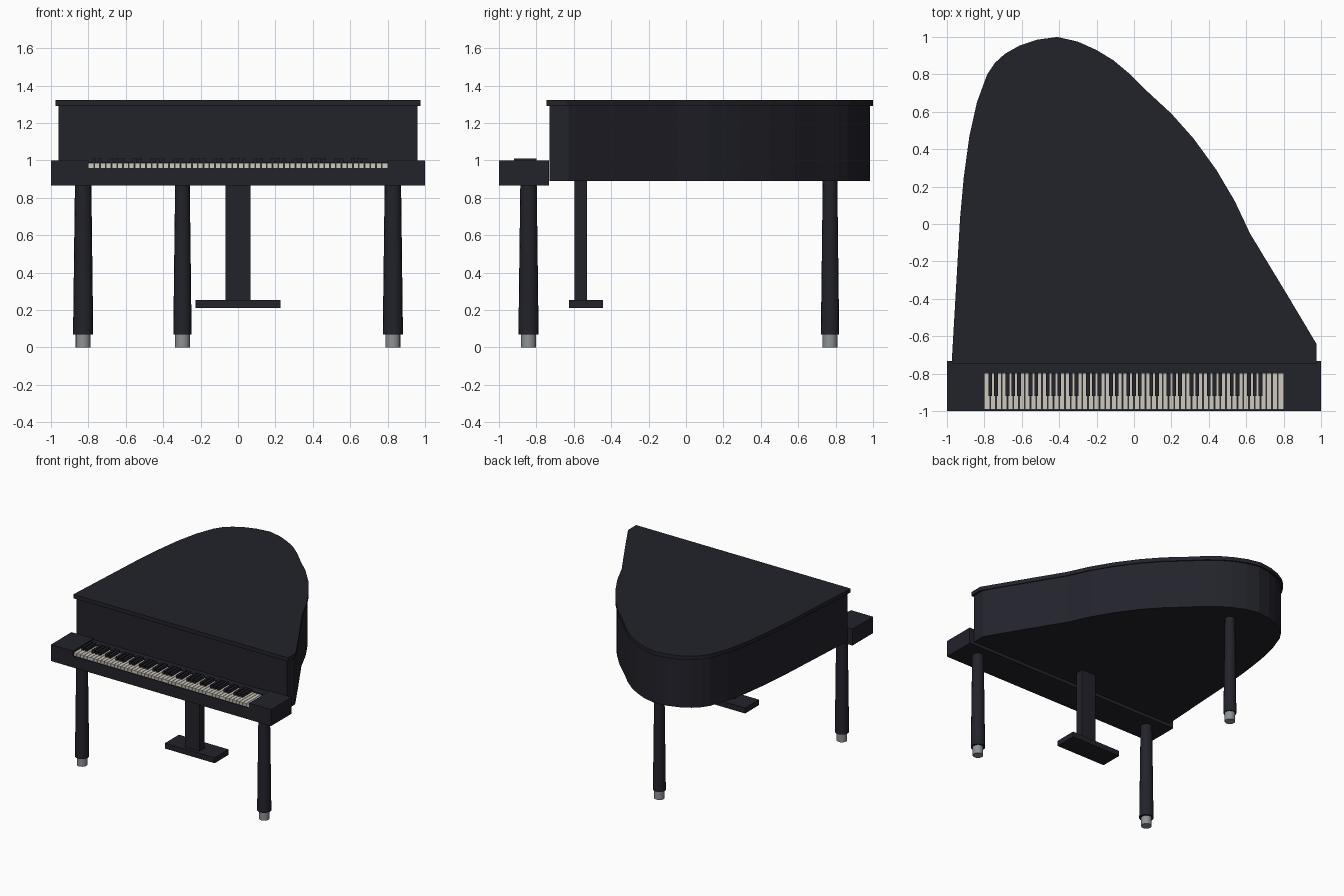
import bpy, bmesh, math

cube = bpy.data.objects.get("Cube")
if cube:
    bpy.data.objects.remove(cube, do_unlink=True)


def material(name, color):
    m = bpy.data.materials.new(name)
    m.use_nodes = True
    rgba = (*color, 1.0)
    m.diffuse_color = rgba
    m.node_tree.nodes["Principled BSDF"].inputs["Base Color"].default_value = rgba
    return m


BLACK = material("black lacquer", (0.016, 0.016, 0.024))
IVORY = material("ivory", (0.62, 0.59, 0.52))
METAL = material("grey metal", (0.27, 0.29, 0.30))


def finish(name, bm, mat):
    bmesh.ops.recalc_face_normals(bm, faces=bm.faces)
    mesh = bpy.data.meshes.new(name)
    bm.to_mesh(mesh)
    bm.free()
    mesh.materials.append(mat)
    obj = bpy.data.objects.new(name, mesh)
    bpy.context.collection.objects.link(obj)
    return obj


def add_box(bm, xs, ys, zs):
    verts = bmesh.ops.create_cube(bm, size=1)["verts"]
    for v in verts:
        for axis, (lo, hi) in enumerate((xs, ys, zs)):
            v.co[axis] = lo if v.co[axis] < 0 else hi


def box(name, xs, ys, zs, mat=BLACK):
    bm = bmesh.new()
    add_box(bm, xs, ys, zs)
    return finish(name, bm, mat)


def slab(name, outline, z0, z1):
    bm = bmesh.new()
    face = bm.faces.new([bm.verts.new((x, y, z0)) for x, y in outline])
    new = bmesh.ops.extrude_face_region(bm, geom=[face])["geom"]
    for v in new:
        if isinstance(v, bmesh.types.BMVert):
            v.co.z = z1
    return finish(name, bm, BLACK)


def turned(name, x, y, z0, z1, r0, r1, mat):
    bm = bmesh.new()
    bmesh.ops.create_cone(bm, cap_ends=True, segments=16, radius1=r0, radius2=r1, depth=z1 - z0)
    bmesh.ops.translate(bm, vec=(x, y, (z0 + z1) / 2), verts=bm.verts)
    obj = finish(name, bm, mat)
    bpy.ops.object.select_all(action="DESELECT")
    obj.select_set(True)
    bpy.context.view_layer.objects.active = obj
    bpy.ops.object.shade_smooth_by_angle(angle=math.radians(35))


# Curved lid and the slightly smaller case below it
outline = [
    (-.975, -.745), (-.93, .03), (-.91, .25), (-.88, .47), (-.84, .65),
    (-.785, .80), (-.745, .86), (-.69, .91), (-.61, .955), (-.52, .985),
    (-.41, 1), (-.30, .975), (-.20, .93), (-.11, .875), (-.02, .80),
    (.07, .71), (.20, .59), (.32, .455), (.44, .29), (.54, .12),
    (.62, -.05), (.72, -.215), (.82, -.38), (.975, -.64), (.975, -.745),
]
slab("lid", outline, 1.29, 1.322)
inner = [(x * .983, .118 + (y - .118) * .983) for x, y in outline]
slab("case", inner, .89, 1.29)

# Keyboard shelf, end blocks and the rail behind the keys
box("key_bed", (-1, 1), (-1, -.733), (.865, .96))
for side, xs in (("right", (-1, -.8)), ("left", (.8, 1))):
    box(side + "_end_block", xs, (-1, -.733), (.96, 1))
box("key_rail", (-.8, .8), (-.8, -.733), (.96, .992))

# Keys: seven whites per octave, blacks on five of the boundaries
COUNT = 52
pitch = 1.6 / COUNT
white, black = bmesh.new(), bmesh.new()
for i in range(COUNT):
    x = -.8 + i * pitch
    add_box(white, (x + .002, x + pitch - .002), (-.992, -.8), (.96, .985))
    if i < 49 and i % 7 in (1, 2, 4, 5, 6):
        add_box(black, (x - .01, x + .01), (-.92, -.8), (.97, 1.01))
finish("white_keys", white, IVORY)
finish("black_keys", black, BLACK)

# Tapered legs with metal feet
for name, x, y, top, r in (
    ("front_right", -.828, -.842, .865, .054),
    ("front_left", .828, -.842, .865, .054),
    ("rear", -.297, .77, .89, .049),
):
    turned(name + "_leg", x, y, .07, top, r, r - .01, BLACK)
    turned(name + "_foot", x, y, 0, .07, .04, .04, METAL)

# Pedal post and pedal box
box("pedal_post", (-.066, .066), (-.597, -.53), (.25, .892))
box("pedal_box", (-.226, .226), (-.626, -.444), (.21, .254))
